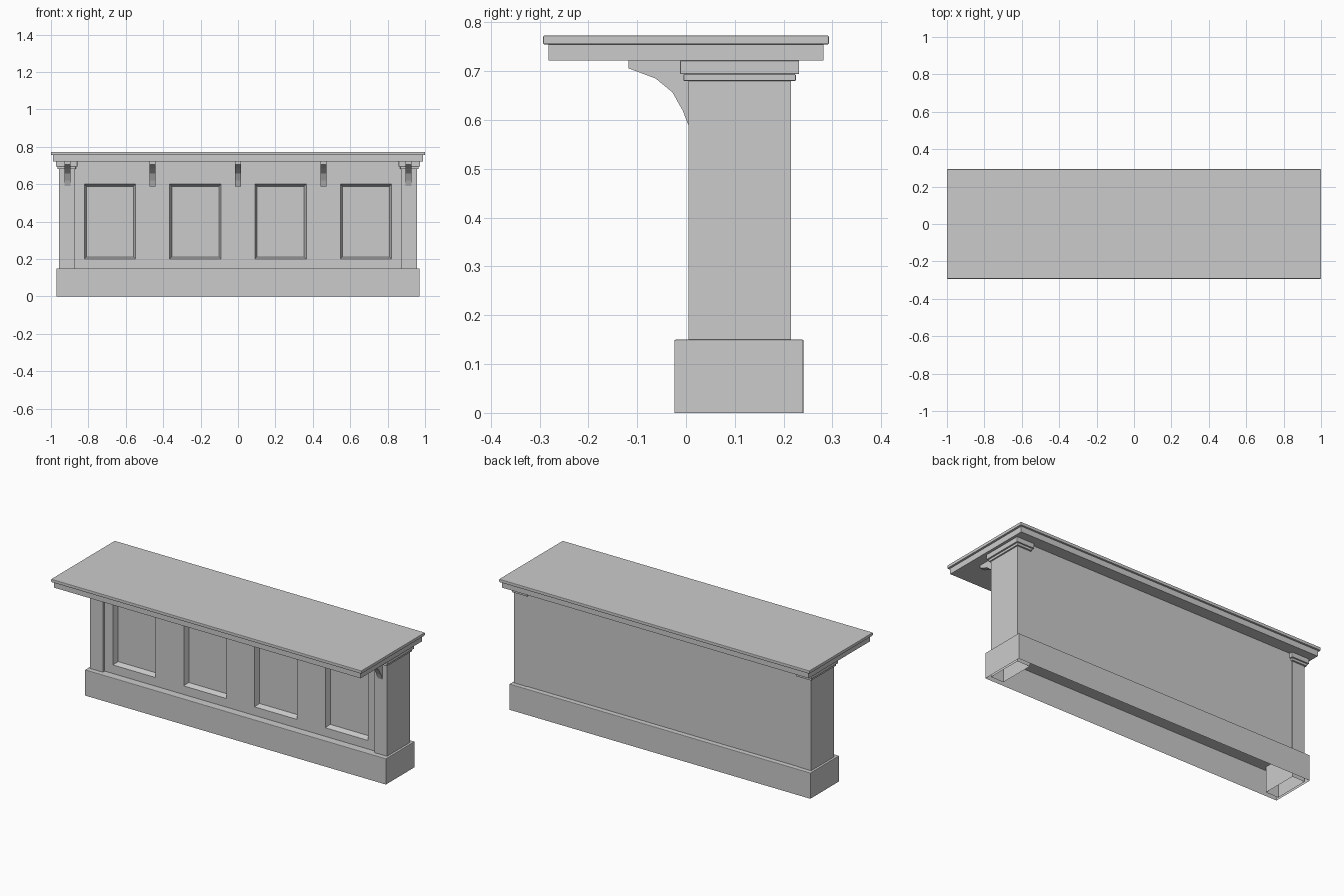
import bpy, bmesh
from mathutils import Vector

if "Cube" in bpy.data.objects:
    bpy.data.objects.remove(bpy.data.objects["Cube"])


def finish(bm, name, bevel=0.0):
    me = bpy.data.meshes.new(name)
    bm.to_mesh(me)
    bm.free()
    ob = bpy.data.objects.new(name, me)
    bpy.context.collection.objects.link(ob)
    if bevel:
        mod = ob.modifiers.new("edge", 'BEVEL')
        mod.width = bevel
        mod.segments = 2
    return ob


def box(name, lo, hi, bevel=0.0, open_dir=None):
    """Axis-aligned box; open_dir drops the face pointing that way."""
    lo, hi = Vector(lo), Vector(hi)
    bm = bmesh.new()
    bmesh.ops.create_cube(bm, size=1)
    for v in bm.verts:
        v.co = (lo + hi) / 2 + v.co * (hi - lo)
    if open_dir:
        bm.normal_update()
        drop = [f for f in bm.faces if f.normal.dot(Vector(open_dir)) > 0.9]
        bmesh.ops.delete(bm, geom=drop, context='FACES')
    return finish(bm, name, bevel)


def mirrored_box(name, lo, hi, **kw):
    """Pair of boxes at the two ends of the counter."""
    box(name + "_right", lo, hi, **kw)
    box(name + "_left", (-hi[0], lo[1], lo[2]), (-lo[0], hi[1], hi[2]), **kw)


DOWN = (0, 0, -1)
FRONT_Y, BACK_Y = 0.022, 0.212
PITCH = 0.456

# Worktop: upper slab and moulding below it
box("top_slab", (-1, -0.293, 0.755), (1, 0.293, 0.773), bevel=0.003)
box("top_moulding", (-0.988, -0.282, 0.722), (0.988, 0.282, 0.755))

# Hollow plinth, open underneath
box("plinth", (-0.97, -0.024, 0), (0.97, 0.241, 0.15), bevel=0.003, open_dir=DOWN)

# End posts with two-step capitals
mirrored_box("post", (0.875, 0.005, 0), (0.957, 0.215, 0.68), open_dir=DOWN)
mirrored_box("capital_lower", (0.867, -0.005, 0.68), (0.965, 0.225, 0.694), bevel=0.002)
mirrored_box("capital_upper", (0.859, -0.012, 0.694), (0.973, 0.232, 0.722), bevel=0.002)

# Counter body, front left open for the panelled face
box("body", (-0.875, FRONT_Y, 0.15), (0.875, BACK_Y, 0.722), open_dir=(0, -1, 0))

# Panelled front with four recessed, chamfered panels
xs = [-0.875]
for i in range(4):
    c = (i - 1.5) * PITCH
    xs += [c - 0.137, c + 0.137]
xs.append(0.875)
zs = [0.15, 0.2, 0.6, 0.722]
bm = bmesh.new()
grid = [[bm.verts.new((x, FRONT_Y, z)) for z in zs] for x in xs]
panels = []
for i in range(len(xs) - 1):
    for j in range(len(zs) - 1):
        f = bm.faces.new((grid[i][j], grid[i + 1][j], grid[i + 1][j + 1], grid[i][j + 1]))
        if i % 2 == 1 and j == 1:
            panels.append(f)
bm.normal_update()
bmesh.ops.inset_individual(bm, faces=panels, thickness=0.016)
for f in panels:
    for v in f.verts:
        v.co.y += 0.03
finish(bm, "panelled_front")

# Curved brackets under the overhang
profile = [(0.03, 0.722), (-0.118, 0.722), (-0.118, 0.706), (-0.062, 0.685),
           (-0.028, 0.657), (-0.007, 0.62), (0.006, 0.587), (0.03, 0.587)]
for i in range(5):
    cx = (i - 2) * PITCH
    bm = bmesh.new()
    sides = [[bm.verts.new((cx + s * 0.016, y, z)) for y, z in profile] for s in (-1, 1)]
    bm.faces.new(sides[0])
    bm.faces.new(sides[1][::-1])
    n = len(profile)
    for k in range(n):
        m = (k + 1) % n
        bm.faces.new((sides[0][k], sides[1][k], sides[1][m], sides[0][m]))
    bmesh.ops.recalc_face_normals(bm, faces=bm.faces)
    finish(bm, f"bracket_{i + 1}")
